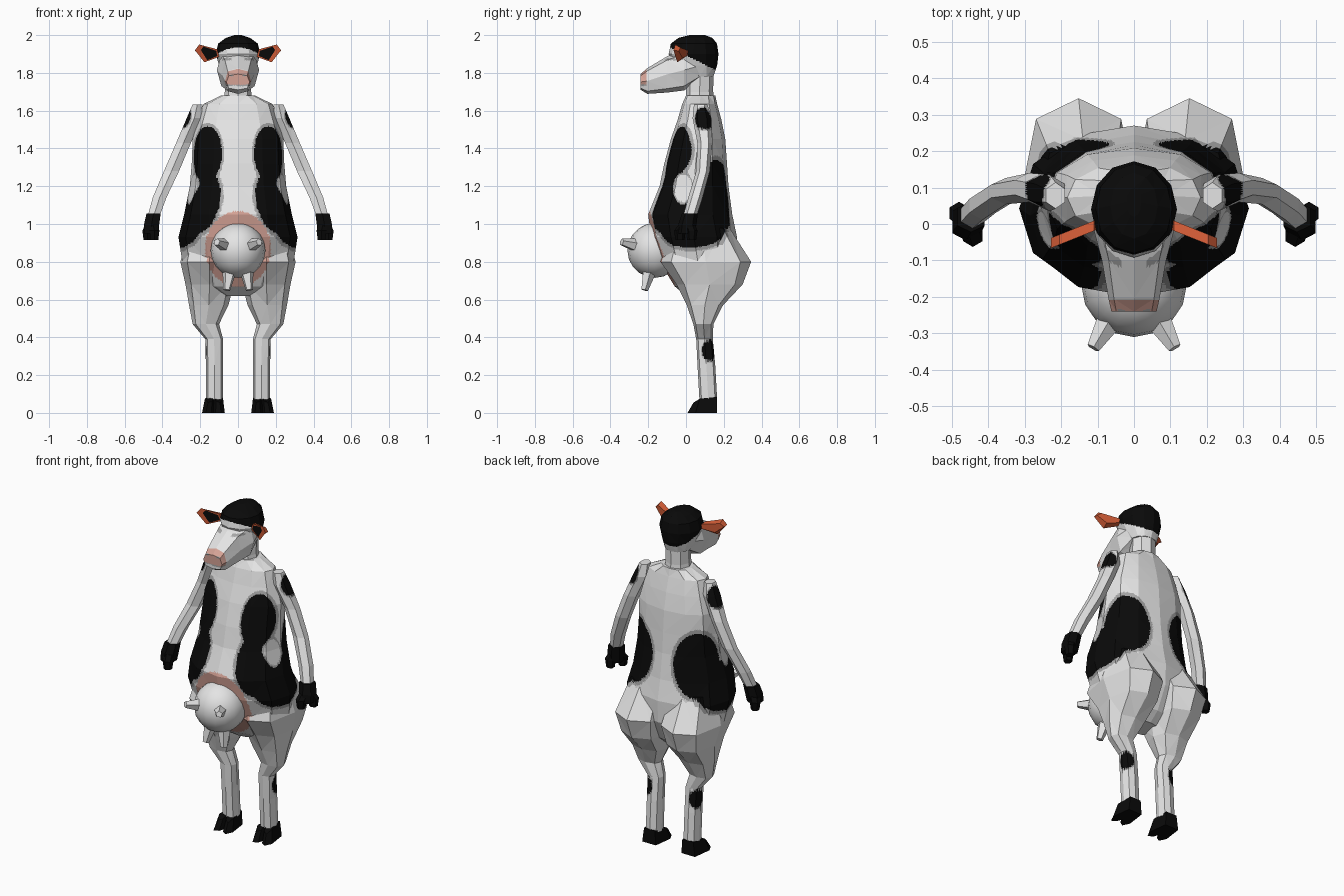
import bpy, bmesh, math
from mathutils import Vector, Matrix

cube = bpy.data.objects.get("Cube")
if cube:
    bpy.data.objects.remove(cube)


def material(name, rgb):
    m = bpy.data.materials.new(name)
    m.use_nodes = True
    m.diffuse_color = (*rgb, 1)
    m.node_tree.nodes["Principled BSDF"].inputs["Base Color"].default_value = (*rgb, 1)
    return m


WHITE = material("hide white", (.78, .78, .78))
BLACK = material("hide black", (.003, .003, .003))
GREY = material("patch edge grey", (.38, .38, .38))
PINK = material("skin pink", (.66, .36, .3))
ORANGE = material("ear orange", (.6, .1, .035))
COATS = [WHITE, BLACK, GREY, PINK, ORANGE]


def finish(bm, name, mat=WHITE, rule=None, cuts=0):
    """Turn a bmesh into an object; a rule picks the colour of each face."""
    bmesh.ops.recalc_face_normals(bm, faces=bm.faces)
    if cuts:
        bmesh.ops.triangulate(bm, faces=bm.faces)
        bmesh.ops.subdivide_edges(bm, edges=bm.edges, cuts=cuts, use_grid_fill=True)
    for f in bm.faces:
        if rule:
            f.material_index = COATS.index(rule(f.calc_center_median()))
        elif f.material_index == 0:
            f.material_index = COATS.index(mat)
    mesh = bpy.data.meshes.new(name)
    bm.to_mesh(mesh)
    bm.free()
    for m in COATS:
        mesh.materials.append(m)
    ob = bpy.data.objects.new(name, mesh)
    bpy.context.collection.objects.link(ob)


def loft(name, rings, sides, power=1, side=1, along_y=False, **look):
    """Skin rings of (position, centre a, centre b, radius a, radius b)."""
    bm = bmesh.new()
    loops = []
    for t, ca, cb, ra, rb in rings:
        loop = []
        for i in range(sides):
            ang = 2 * math.pi * i / sides + (math.pi / sides if sides % 4 else 0)
            c, s = math.cos(ang), math.sin(ang)
            a = side * (ca + ra * math.copysign(abs(c) ** power, c))
            b = cb + rb * math.copysign(abs(s) ** power, s)
            loop.append(bm.verts.new((a, t, b) if along_y else (a, b, t)))
        loops.append(loop)
    for lo, hi in zip(loops, loops[1:]):
        for i in range(sides):
            j = (i + 1) % sides
            bm.faces.new((lo[i], lo[j], hi[j], hi[i]))
    bm.faces.new(loops[0])
    bm.faces.new(loops[-1])
    finish(bm, name, **look)


# Hide pattern: mirrored ellipsoid patches (centre, radii)
PATCHES = [
    ((.17, -.08, 1.375), (.085, .16, .155)),  # chest
    ((.2, -.1, 1.13), (.115, .15, .18)),      # belly
    ((.3, .02, 1.02), (.16, .24, .145)),      # flank
    ((.2, .17, 1.15), (.14, .13, .19)),       # back
    ((.17, .13, .33), (.05, .045, .055)),     # shin
    ((.28, .1, 1.565), (.055, .06, .065)),    # shoulder
]
SPOT = ((.25, -.015, 1.19), (.15, .055, .085))


def inside(p, blob):
    return 1 - sum(((v - c) / r) ** 2 for v, c, r in zip(p, *blob))


def hide(p):
    q = (abs(p.x), p.y, p.z)
    if p.y < -.02 and (p.x / .174) ** 2 + ((p.z - .868) / .2) ** 2 < 1:
        return PINK
    level = min(max(inside(q, b) for b in PATCHES), -inside(q, SPOT))
    return BLACK if level > 0 else GREY if level > -.26 else WHITE


def limb_hide(p):
    return hide(p) if p.z < 1 or p.z > 1.47 else WHITE


def skull_hide(p):
    return BLACK if p.z + .5 * p.y > 1.893 else WHITE


def face_hide(p):
    x = abs(p.x)
    if p.y < -.05 and .035 < x < .085 and abs(p.z - 1.872) < .006:
        return GREY                                    # eye slits
    if p.y < -.208:
        if abs(p.z - 1.735) < .004 or (.025 < x < .045 and abs(p.z - 1.787) < .005):
            return GREY                                # mouth line and nostrils
        return PINK if p.z > 1.735 else WHITE
    return skull_hide(p)


# Torso: height, half width, front, back
profile = [
    (.62, .1, 0, .14), (.67, .22, -.06, .2), (.8, .295, -.14, .265),
    (.93, .315, -.185, .27), (1.05, .285, -.2, .245), (1.2, .255, -.14, .225),
    (1.32, .245, -.115, .217), (1.45, .24, -.08, .208), (1.55, .21, -.045, .188),
    (1.635, .183, -.02, .165), (1.68, .09, 0, .155)]
loft("torso", [(z, 0, (f + b) / 2, w, (b - f) / 2) for z, w, f, b in profile],
     12, .9, rule=hide, cuts=13)

# Neck and head
loft("neck", [(1.6, 0, .075, .085, .08), (1.7, 0, .072, .07, .072),
              (1.82, 0, .075, .07, .07)], 8)
loft("skull", [(1.78, 0, .075, .075, .07), (1.84, 0, .05, .1, .115),
               (1.9, 0, .04, .118, .132), (1.955, 0, .042, .105, .122),
               (1.985, 0, .05, .065, .09), (2, 0, .06, .02, .04)],
     12, rule=skull_hide, cuts=7)
loft("muzzle", [(-.24, 0, 1.752, .062, .042), (-.205, 0, 1.757, .07, .068),
                (-.1, 0, 1.792, .088, .096), (-.01, 0, 1.815, .112, .108),
                (.08, 0, 1.84, .09, .07)],
     8, .7, along_y=True, rule=face_hide, cuts=9)


def ear(name, side):
    """Leaf-shaped ear with a dark inset near the root of its front."""
    bm = bmesh.new()
    outline = [(.1, 1.885), (.11, 1.925), (.205, 1.95), (.228, 1.92), (.178, 1.856)]
    front, back = [], []
    for x, z in outline:
        y = -.015 - .4 * (x - .1)
        front.append(bm.verts.new((side * x, y, z)))
        back.append(bm.verts.new((side * x, y + .028, 1.91 + (z - 1.91) * .6)))
    face = bm.faces.new(front)
    bm.faces.new(back)
    for i in range(5):
        j = (i + 1) % 5
        bm.faces.new((front[i], front[j], back[j], back[i]))
    bmesh.ops.recalc_face_normals(bm, faces=bm.faces)
    bmesh.ops.inset_individual(bm, faces=[face], thickness=.011)
    for v in face.verts:
        x = .11 + (abs(v.co.x) - .11) * .8
        v.co.y += .4 * (abs(v.co.x) - x)
        v.co.x = side * x
    face.material_index = COATS.index(BLACK)
    finish(bm, name, ORANGE)


def hoof(name, side):
    """Cloven foot: notched outline tapered towards the ankle."""
    bm = bmesh.new()
    half = [(.045, .165), (.06, .05), (.04, .008), (.012, .025)]
    outline = half + [(0, .06)] + [(-x, y) for x, y in reversed(half)]
    low = [bm.verts.new((side * (.13 + x), y, 0)) for x, y in outline]
    top = [bm.verts.new((side * (.127 + x * .8), .165 + (y - .165) * .8,
                         min(.085, .05 + .5 * y))) for x, y in outline]
    bm.faces.new(low)
    bm.faces.new(top)
    for i in range(len(low)):
        j = (i + 1) % len(low)
        bm.faces.new((low[i], low[j], top[j], top[i]))
    finish(bm, name, BLACK)


def teat(name, base, tip):
    bm = bmesh.new()
    a, b = Vector(base), Vector(tip)
    turn = (b - a).to_track_quat('Z', 'Y').to_matrix().to_4x4()
    bmesh.ops.create_cone(bm, cap_ends=True, segments=5, radius1=.038, radius2=.019,
                          depth=(b - a).length, matrix=Matrix.Translation((a + b) / 2) @ turn)
    finish(bm, name)


# Paired parts
leg = [(.07, .125, .118, .045, .047), (.25, .125, .108, .045, .047),
       (.39, .126, .098, .047, .044), (.47, .17, .092, .07, .053),
       (.57, .155, .1, .104, .096), (.68, .15, .125, .128, .175),
       (.8, .152, .105, .153, .24), (.98, .14, .08, .12, .15)]
arm = [(1.04, .447, .02, .036, .036), (1.14, .415, .05, .042, .038),
       (1.28, .352, .09, .046, .036), (1.43, .288, .1, .045, .04),
       (1.56, .231, .085, .047, .05), (1.632, .215, .078, .03, .036)]
palm = [(.95, .46, 0, .042, .045), (1, .457, .008, .045, .048), (1.055, .447, .02, .042, .042)]
for side, tag in ((1, "left"), (-1, "right")):
    loft(tag + "_leg", leg, 8, .78, side, rule=limb_hide, cuts=7)
    hoof(tag + "_hoof", side)
    loft(tag + "_arm", arm, 6, 1, side, rule=limb_hide, cuts=7)
    loft(tag + "_hand", palm, 6, .8, side, mat=BLACK)
    for end, x, y in (("front", .442, -.032), ("back", .48, .03)):
        loft(f"{tag}_{end}_finger", [(.915, x, y, .023, .024), (.965, x, y, .03, .031),
                                     (1.02, .455, .01, .03, .03)], 6, 1, side, mat=BLACK)
    ear(tag + "_ear", side)
    teat(tag + "_upper_teat", (.065 * side, -.26, .885), (.112 * side, -.34, .905))
    teat(tag + "_lower_teat", (.045 * side, -.195, .75), (.06 * side, -.22, .65))

# Udder
bm = bmesh.new()
bmesh.ops.create_uvsphere(bm, u_segments=16, v_segments=10, radius=.145,
                          matrix=Matrix.Translation((0, -.165, .86)))
for f in bm.faces:
    f.smooth = True
finish(bm, "udder")
